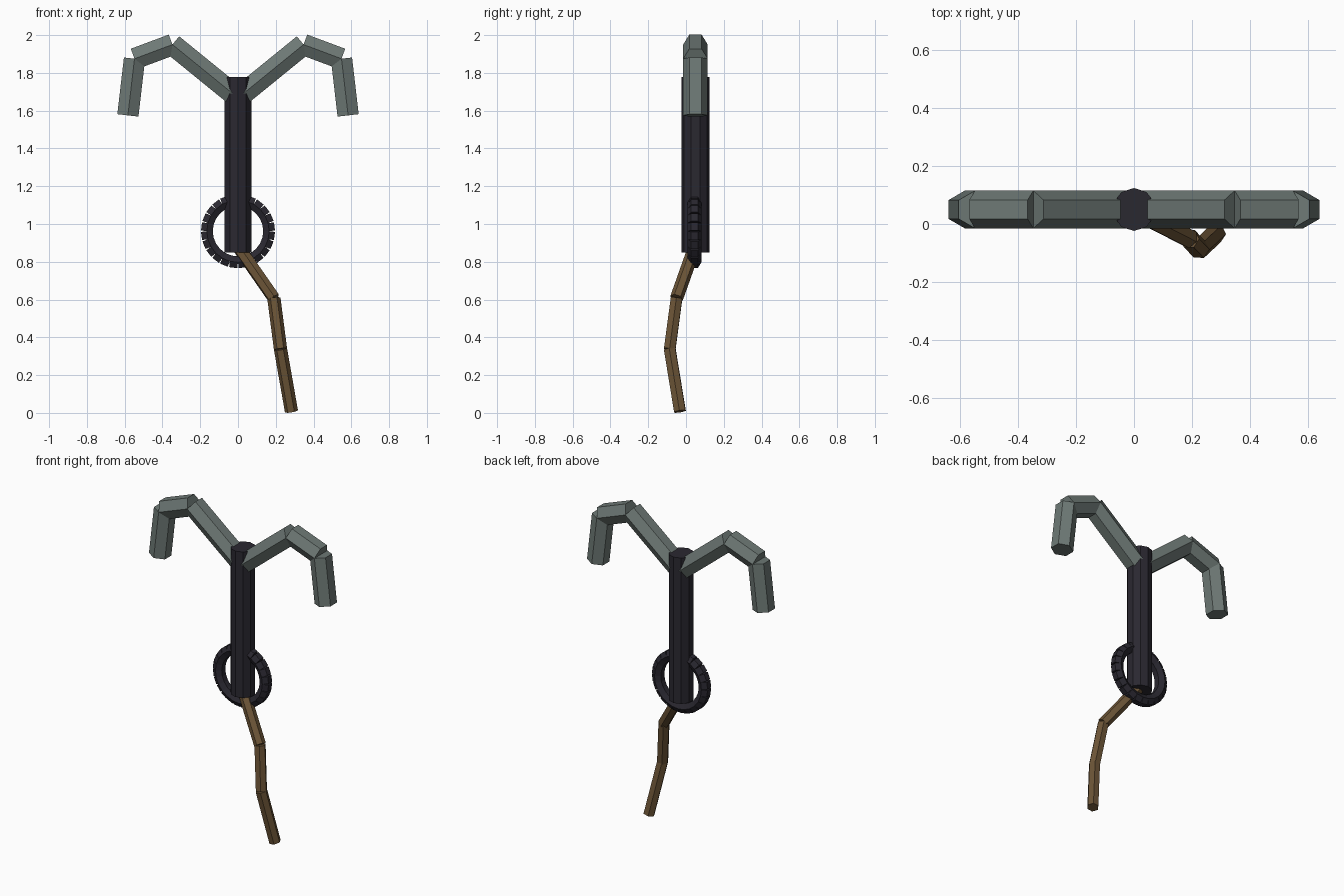
import bpy, bmesh, math
from mathutils import Vector, Matrix

if "Cube" in bpy.data.objects:
    bpy.data.objects.remove(bpy.data.objects["Cube"])


def material(name, rgb):
    m = bpy.data.materials.new(name)
    m.diffuse_color = (*rgb, 1)
    m.use_nodes = True
    m.node_tree.nodes["Principled BSDF"].inputs["Base Color"].default_value = m.diffuse_color
    return m


DARK = material("dark charcoal", (0.023, 0.021, 0.030))
GREY = material("green grey", (0.156, 0.192, 0.180))
BROWN = material("brown", (0.150, 0.090, 0.038))


def add_rod(bm, a, b, r, sides):
    """Straight faceted rod from a to b, one corner towards y."""
    a, b = Vector(a), Vector(b)
    d = b - a
    rot = Vector((0, 0, 1)).rotation_difference(d).to_matrix().to_4x4()
    start = math.pi / 2
    rings = []
    for z in (0, d.length):
        rings.append([bm.verts.new(Matrix.Translation(a) @ rot @ Vector((
            r * math.cos(start + 2 * math.pi * i / sides),
            r * math.sin(start + 2 * math.pi * i / sides), z)))
            for i in range(sides)])
    lo, hi = rings
    for i in range(sides):
        j = (i + 1) % sides
        bm.faces.new((lo[i], lo[j], hi[j], hi[i]))
    bm.faces.new(lo[::-1])
    bm.faces.new(hi)


def rods(name, pairs, r, sides, mat):
    bm = bmesh.new()
    for a, b in pairs:
        add_rod(bm, a, b, r, sides)
    me = bpy.data.meshes.new(name)
    bm.to_mesh(me)
    bm.free()
    me.materials.append(mat)
    ob = bpy.data.objects.new(name, me)
    bpy.context.collection.objects.link(ob)
    return ob


def chain(points):
    return list(zip(points, points[1:]))


Y = 0.05

# central shaft
rods("shaft", [((0, Y, 0.85), (0, Y, 1.778))], 0.074, 10, DARK)

# two hooked arms, mirrored
for side, label in ((1, "right"), (-1, "left")):
    pts = [(0, 1.668), (0.347, 1.95), (0.548, 1.875), (0.583, 1.575)]
    rods(label + "_arm", chain([(side * x, Y, z) for x, z in pts]),
         0.065, 6, GREY)

# segmented ring around the foot of the shaft
N, R = 24, 0.165
ring = [(R * math.cos(2 * math.pi * i / N), 0.045,
         0.962 + R * math.sin(2 * math.pi * i / N)) for i in range(N + 1)]
rods("ring", chain(ring), 0.036, 6, DARK)

# crooked dangling tail
tail = [(0, 0.047, 0.88), (0.19, -0.05, 0.607),
        (0.225, -0.086, 0.338), (0.283, -0.032, 0.008)]
rods("tail", chain(tail), 0.035, 6, BROWN)
